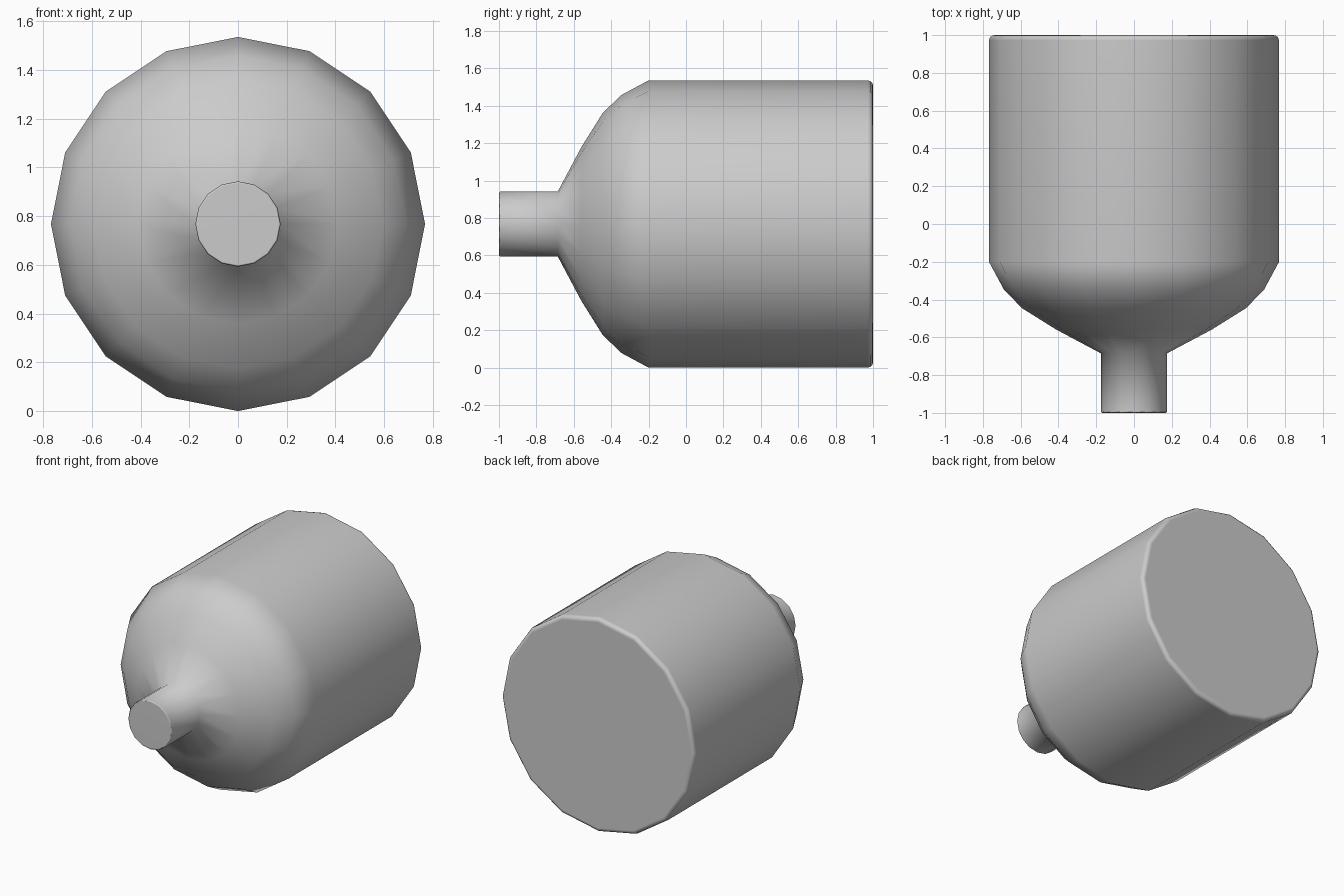
import bpy, bmesh
from math import sin, cos, tau, radians

if "Cube" in bpy.data.objects:
    bpy.data.objects.remove(bpy.data.objects["Cube"])

SIDES = 16
CENTRE_Z = 0.768

# Profile from neck tip to base: (y, radius)
PROFILE = [
    (-1.0, 0.168), (-0.993, 0.175), (-0.685, 0.175),   # neck
    (-0.56, 0.41), (-0.445, 0.594), (-0.345, 0.69),    # shoulder
    (-0.2, 0.768), (0.972, 0.768),                     # straight body
    (0.988, 0.763), (0.997, 0.752), (1.0, 0.738),      # rounded base rim
]


def lathe(name, profile):
    bm = bmesh.new()
    rings = []
    for y, r in profile:
        rings.append([bm.verts.new((r * sin(tau * i / SIDES), y,
                                    CENTRE_Z + r * cos(tau * i / SIDES)))
                      for i in range(SIDES)])
    for a, b in zip(rings, rings[1:]):
        for i in range(SIDES):
            j = (i + 1) % SIDES
            bm.faces.new((a[i], a[j], b[j], b[i]))
    # Flat end caps
    bm.faces.new(rings[0])
    bm.faces.new(rings[-1])
    bmesh.ops.recalc_face_normals(bm, faces=bm.faces[:])
    mesh = bpy.data.meshes.new(name)
    bm.to_mesh(mesh)
    bm.free()
    obj = bpy.data.objects.new(name, mesh)
    bpy.context.collection.objects.link(obj)
    return obj


# Bottle body with neck
bottle = lathe("bottle", PROFILE)
bpy.context.view_layer.objects.active = bottle
bottle.select_set(True)
bpy.ops.object.shade_smooth_by_angle(angle=radians(65))

# Keep the caps and walls evenly shaded beside the narrow bevels
weighted = bottle.modifiers.new("weighted_normals", 'WEIGHTED_NORMAL')
weighted.keep_sharp = True
